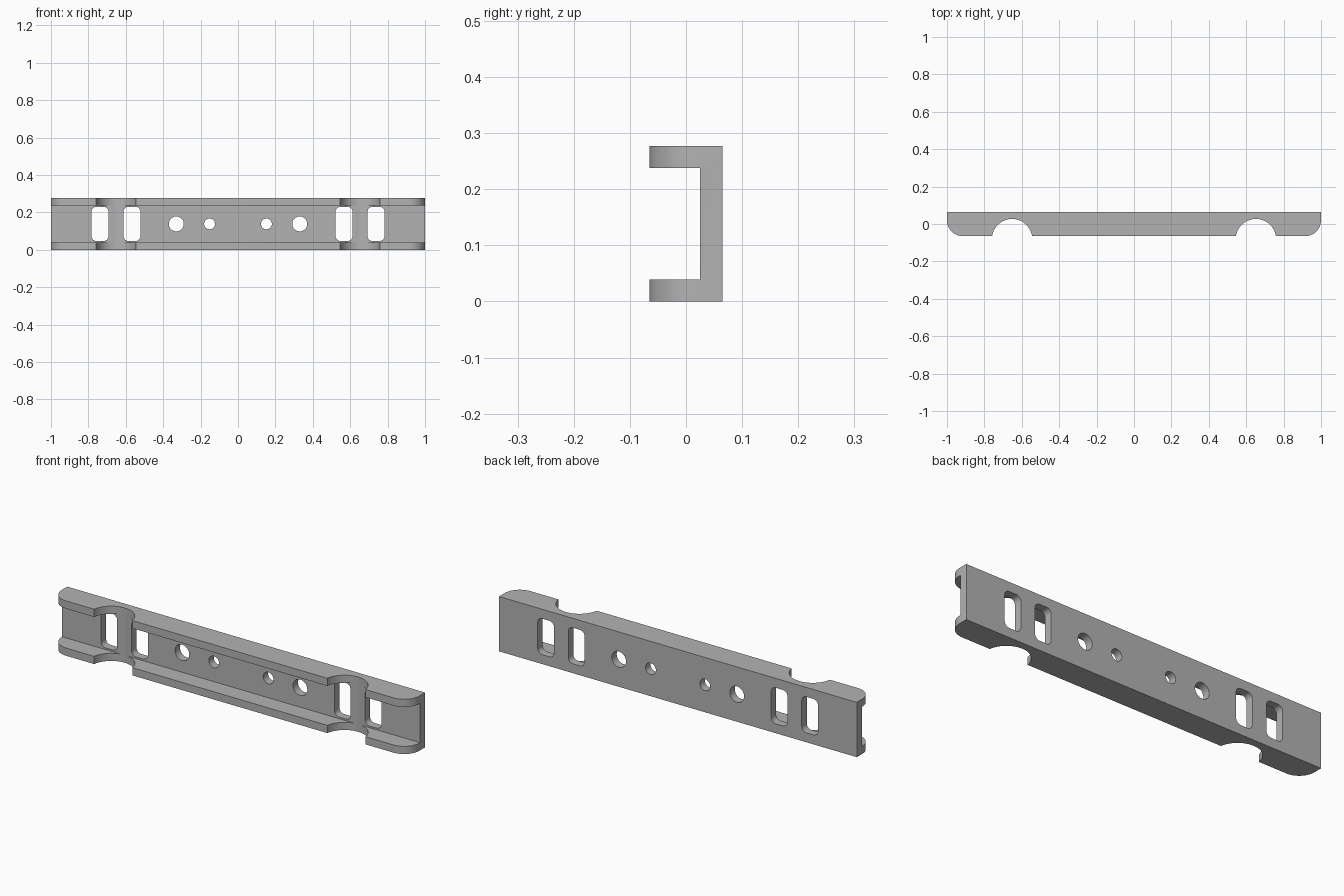
import bpy, bmesh, math
from mathutils import Matrix, Vector

if "Cube" in bpy.data.objects:
    bpy.data.objects.remove(bpy.data.objects["Cube"])

HEIGHT, FRONT, BACK = 0.277, -0.065, 0.065
WEB, FLANGE = 0.025, 0.039          # inner web face, flange thickness
MID = HEIGHT / 2

steel = bpy.data.materials.new("plain grey")
steel.use_nodes = True
grey = (0.45, 0.45, 0.45, 1)
steel.diffuse_color = grey
steel.node_tree.nodes["Principled BSDF"].inputs["Base Color"].default_value = grey


def arc(cx, cy, r, start, end, n):
    """Points along an arc, angles in degrees."""
    angles = [math.radians(start + (end - start) * i / n) for i in range(n + 1)]
    return [(cx + r * math.cos(a), cy + r * math.sin(a)) for a in angles]


def extrude(bm, points, to_3d, direction):
    """Closed profile pulled along a direction into a solid."""
    face = bm.faces.new([bm.verts.new(to_3d(*p)) for p in points])
    new = bmesh.ops.extrude_face_region(bm, geom=[face])["geom"]
    verts = [v for v in new if isinstance(v, bmesh.types.BMVert)]
    bmesh.ops.translate(bm, verts=verts, vec=Vector(direction))


def make_object(name, bm):
    bmesh.ops.recalc_face_normals(bm, faces=bm.faces)
    mesh = bpy.data.meshes.new(name)
    bm.to_mesh(mesh)
    bm.free()
    mesh.materials.append(steel)
    obj = bpy.data.objects.new(name, mesh)
    bpy.context.collection.objects.link(obj)
    return obj


def cut(target, bm):
    """Subtract a solid from the target and discard the cutter."""
    cutter = make_object("cutter", bm)
    cutter.hide_render = True
    mod = target.modifiers.new("cut", 'BOOLEAN')
    mod.operation = 'DIFFERENCE'
    mod.solver = 'EXACT'
    mod.object = cutter
    bpy.context.view_layer.objects.active = target
    bpy.ops.object.modifier_apply(modifier=mod.name)
    bpy.data.objects.remove(cutter)


# Solid bar: rounded front corners and a round notch on each half
radius, notch_r, notch_x = 0.085, 0.108, 0.652
notch_y = 0.027 - notch_r
dip = math.degrees(math.asin((FRONT - notch_y) / notch_r))
half = arc(notch_x, notch_y, notch_r, 180 - dip, dip, 32)
half += arc(1 - radius, FRONT + radius, radius, -90, 0, 16)
half.append((1, BACK))
outline = half + [(-x, y) for x, y in reversed(half)]
bm = bmesh.new()
extrude(bm, outline, lambda x, y: (x, y, 0), (0, 0, HEIGHT))
channel = make_object("channel_bracket", bm)

# Hollow between the two flanges
bm = bmesh.new()
depth = WEB + 0.2
bmesh.ops.create_cube(bm, size=1, matrix=Matrix.Translation((0, WEB - depth / 2, MID))
                      @ Matrix.Diagonal((2.4, depth, HEIGHT - 2 * FLANGE, 1)))
cut(channel, bm)

# Slots and round holes through the web
bm = bmesh.new()
slot_w, slot_h, slot_r = 0.0455, 0.091, 0.026
for side in (-1, 1):
    profiles = [arc(side * x, MID, r, 0, 348.75, 31)
                for x, r in ((0.152, 0.029), (0.33, 0.04))]
    for x in (0.567, 0.738):
        slot = []
        for i, (sx, sz) in enumerate(((1, 1), (-1, 1), (-1, -1), (1, -1))):
            slot += arc(side * x + sx * (slot_w - slot_r), MID + sz * (slot_h - slot_r),
                        slot_r, 90 * i, 90 * i + 90, 8)
        profiles.append(slot)
    for profile in profiles:
        extrude(bm, profile, lambda x, z: (x, -0.01, z), (0, 0.1, 0))
cut(channel, bm)

# Smooth curves, sharp edges
bpy.ops.object.select_all(action='DESELECT')
channel.select_set(True)
bpy.context.view_layer.objects.active = channel
bpy.ops.object.shade_smooth_by_angle(angle=math.radians(30))
